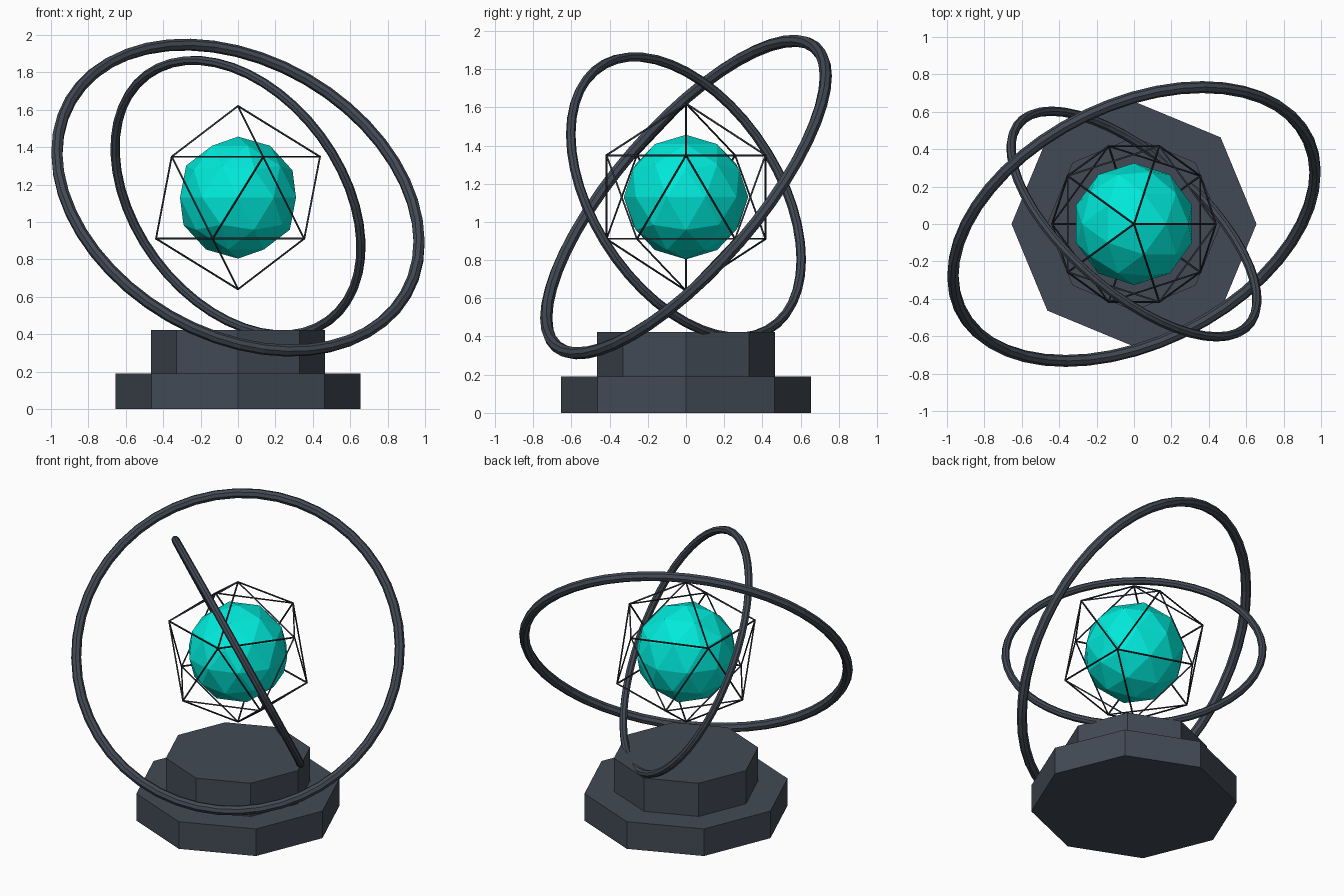
import bpy
from math import radians

if "Cube" in bpy.data.objects:
    bpy.data.objects.remove(bpy.data.objects["Cube"])

CENTRE = (0, 0, 1.13)


def material(name, rgb):
    mat = bpy.data.materials.new(name)
    mat.diffuse_color = (*rgb, 1)
    mat.use_nodes = True
    mat.node_tree.nodes["Principled BSDF"].inputs["Base Color"].default_value = mat.diffuse_color
    return mat


slate = material("slate", (0.055, 0.068, 0.09))
teal = material("teal", (0.0, 0.82, 0.70))
dark = material("dark_metal", (0.025, 0.03, 0.04))


def finish(name, mat):
    obj = bpy.context.object
    obj.name = name
    obj.data.materials.append(mat)
    return obj


def octagon_step(name, radius, z0, z1):
    bpy.ops.mesh.primitive_cylinder_add(vertices=8, radius=radius, depth=z1 - z0,
                                        location=(0, 0, (z0 + z1) / 2))
    return finish(name, slate)


def ring(name, major, minor, tilt_x, tilt_y):
    bpy.ops.mesh.primitive_torus_add(major_radius=major, minor_radius=minor,
                                     major_segments=48, minor_segments=8,
                                     location=CENTRE,
                                     rotation=(radians(tilt_x), radians(tilt_y), 0))
    return finish(name, slate)


# Stepped octagonal pedestal
octagon_step("pedestal_lower", 0.655, 0, 0.19)
octagon_step("pedestal_upper", 0.465, 0.19, 0.423)

# Faceted floating core
bpy.ops.mesh.primitive_ico_sphere_add(subdivisions=2, radius=0.326, location=CENTRE)
finish("core", teal)

# Thin wire cage around the core
bpy.ops.mesh.primitive_ico_sphere_add(subdivisions=1, radius=0.49, location=CENTRE)
cage = finish("wire_cage", dark)
wire = cage.modifiers.new("wire", "WIREFRAME")
wire.thickness = 0.012
wire.offset = 0

# Two tilted orbit rings
ring("outer_ring", 1.035, 0.032, 45, 30)
ring("inner_ring", 0.817, 0.025, -42.4, 53.5)
